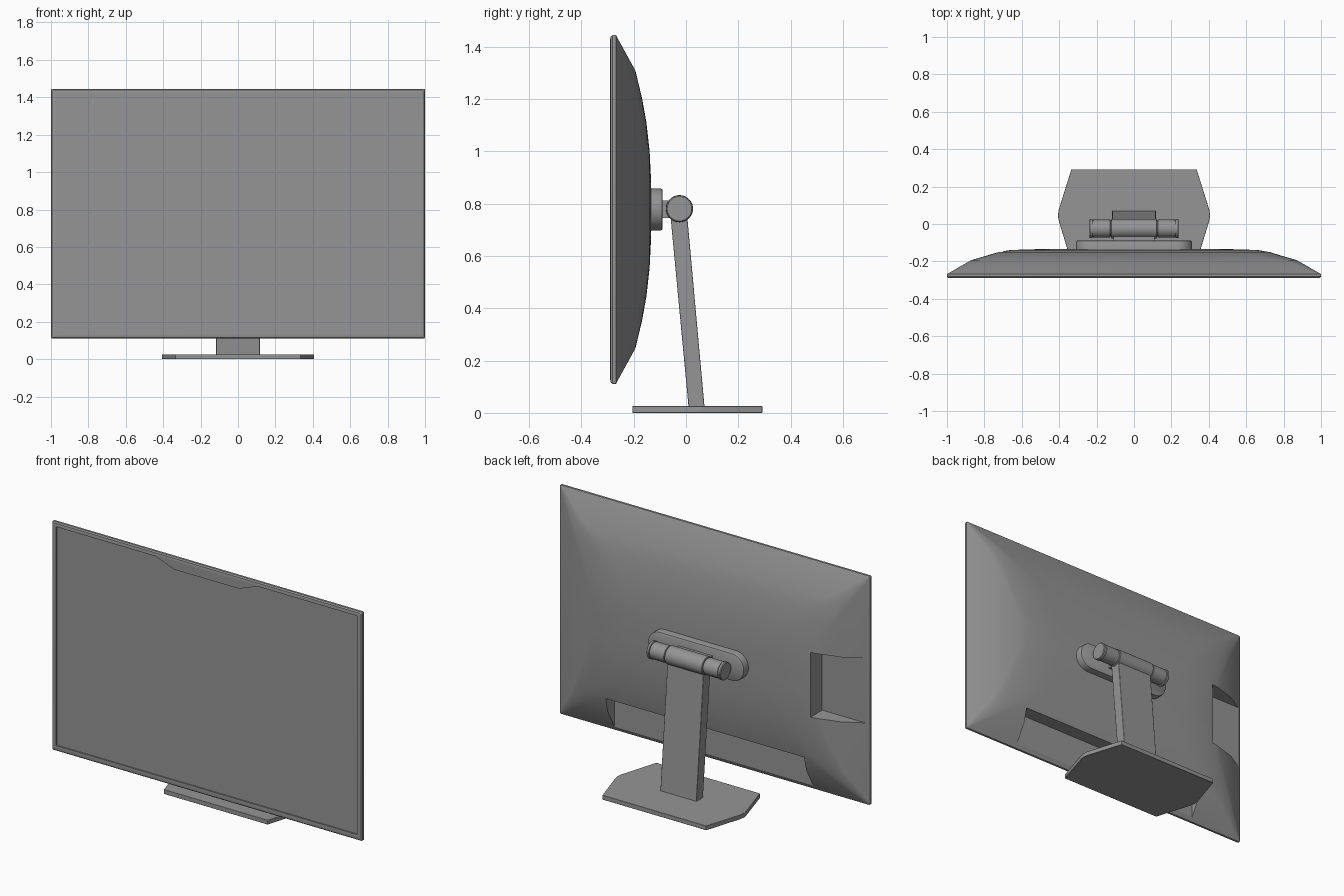
import bpy, bmesh, math
from mathutils import Vector

old = bpy.data.objects.get("Cube")
if old:
    bpy.data.objects.remove(old, do_unlink=True)

grey = bpy.data.materials.new("mid grey")
grey.use_nodes = True
colour = (0.3, 0.3, 0.3, 1)
grey.diffuse_color = colour
grey.node_tree.nodes["Principled BSDF"].inputs["Base Color"].default_value = colour

MID_Z = 0.778


def loft(name, rings, bevel=0, smooth=True):
    """Skin a row of equal-length point rings and cap both ends."""
    bm = bmesh.new()
    loops = [[bm.verts.new(p) for p in ring] for ring in rings]
    n = len(loops[0])
    for a, b in zip(loops, loops[1:]):
        for i in range(n):
            j = (i + 1) % n
            bm.faces.new((a[i], a[j], b[j], b[i]))
    bm.faces.new(loops[0])
    bm.faces.new(loops[-1])
    bmesh.ops.recalc_face_normals(bm, faces=bm.faces)
    mesh = bpy.data.meshes.new(name)
    bm.to_mesh(mesh)
    bm.free()
    mesh.materials.append(grey)
    obj = bpy.data.objects.new(name, mesh)
    bpy.context.collection.objects.link(obj)
    if bevel:
        mod = obj.modifiers.new("soft edges", 'BEVEL')
        mod.width = bevel
        mod.segments = 2
    if smooth:
        shade(obj)
    return obj


def activate(obj):
    bpy.ops.object.select_all(action='DESELECT')
    obj.select_set(True)
    bpy.context.view_layer.objects.active = obj


def shade(obj):
    activate(obj)
    bpy.ops.object.shade_smooth_by_angle(angle=math.radians(32))


def rounded_rect(hx, hz, y, r, steps=8):
    """Rounded rectangle facing along y, centred on the panel."""
    pts = []
    for k, (sx, sz) in enumerate([(1, 1), (-1, 1), (-1, -1), (1, -1)]):
        for i in range(steps + 1):
            a = math.pi / 2 * (k + i / steps)
            pts.append(Vector((sx * (hx - r) + r * math.cos(a), y,
                               MID_Z + sz * (hz - r) + r * math.sin(a))))
    return pts


def box(name, x, y, z, bevel=0):
    return loft(name, [[(a, y[0], z[0]), (a, y[1], z[0]), (a, y[1], z[1]), (a, y[0], z[1])]
                       for a in x], bevel)


def cut(target, cutter):
    cutter.hide_render = True
    activate(target)
    mod = target.modifiers.new("cut", 'BOOLEAN')
    mod.operation = 'DIFFERENCE'
    mod.solver = 'EXACT'
    mod.object = cutter
    bpy.ops.object.modifier_apply(modifier=mod.name)
    bpy.data.objects.remove(cutter, do_unlink=True)


# Display housing: rounded bezel, thin rim and bulging back
housing_profile = [
    (0.985, 0.652, -0.290, 0.004), (0.994, 0.661, -0.288, 0.005),
    (1.0, 0.667, -0.281, 0.006), (1.0, 0.667, -0.268, 0.006),
    (0.87, 0.53, -0.193, 0.07), (0.78, 0.42, -0.167, 0.15),
    (0.73, 0.33, -0.151, 0.19), (0.66, 0.22, -0.139, 0.17),
    (0.50, 0.12, -0.134, 0.11), (0.20, 0.05, -0.132, 0.045)]
housing = loft("display_housing", [rounded_rect(*p) for p in housing_profile], smooth=False)

# Screen recess with the stepped notch at the top
half = [(0.97, 0.145), (0.97, 1.42), (0.33, 1.42), (0.21, 1.375)]
outline = half + [(-x, z) for x, z in reversed(half)]
cut(housing, loft("screen_cutter", [[(x, y, z) for x, z in outline] for y in (-0.35, -0.283)]))

# Cable recess along the bottom and port recess at one side of the back
cut(housing, box("bottom_cutter", (-0.64, 0.64), (-0.255, 0.1), (0.05, 0.33)))
cut(housing, box("side_cutter", (-1.1, -0.70), (-0.255, 0.1), (0.59, 0.967)))
shade(housing)

# Stadium-shaped mounting plate
plate = [(0.31, 0.080, -0.145, 0.079), (0.31, 0.080, -0.097, 0.079),
         (0.308, 0.078, -0.092, 0.077), (0.303, 0.073, -0.089, 0.072)]
loft("mount_plate", [rounded_rect(*p, steps=12) for p in plate])

# Hinge block between plate and barrel
box("hinge_block", (-0.11, 0.11), (-0.10, -0.03), (0.745, 0.812))


def barrel(name, sections, steps=40):
    """Turned part around the hinge axis, from (x, radius) pairs."""
    loft(name, [[(x, -0.025 + r * math.cos(a), 0.781 + r * math.sin(a))
                 for a in (2 * math.pi * i / steps for i in range(steps))]
                for x, r in sections])


# Hinge barrel: centre sleeve, and a capped end on each side
barrel("hinge_sleeve", [(-0.122, 0.048), (-0.119, 0.052), (0.119, 0.052), (0.122, 0.048)])
for side, s in (("left", 1), ("right", -1)):
    barrel(side + "_hinge_end", [(s * x, r) for x, r in (
        (0.115, 0.043), (0.126, 0.043), (0.128, 0.048), (0.218, 0.048),
        (0.219, 0.044), (0.222, 0.044), (0.223, 0.051), (0.235, 0.051), (0.239, 0.047))])

# Leaning stand arm
arm = [(0.010, 0.02), (0.071, 0.02), (0.004, 0.76), (-0.060, 0.76)]
loft("stand_arm", [[(x, y, z) for y, z in arm] for x in (-0.117, 0.117)], bevel=0.003)

# Six-sided base with blunted side points
side = [(0.335, -0.205), (0.403, 0.02), (0.407, 0.045), (0.403, 0.075), (0.335, 0.292)]
foot = side + [(-x, y) for x, y in reversed(side)]
loft("base", [[(x, y, z) for x, y in foot] for z in (0, 0.026)], bevel=0.002)
